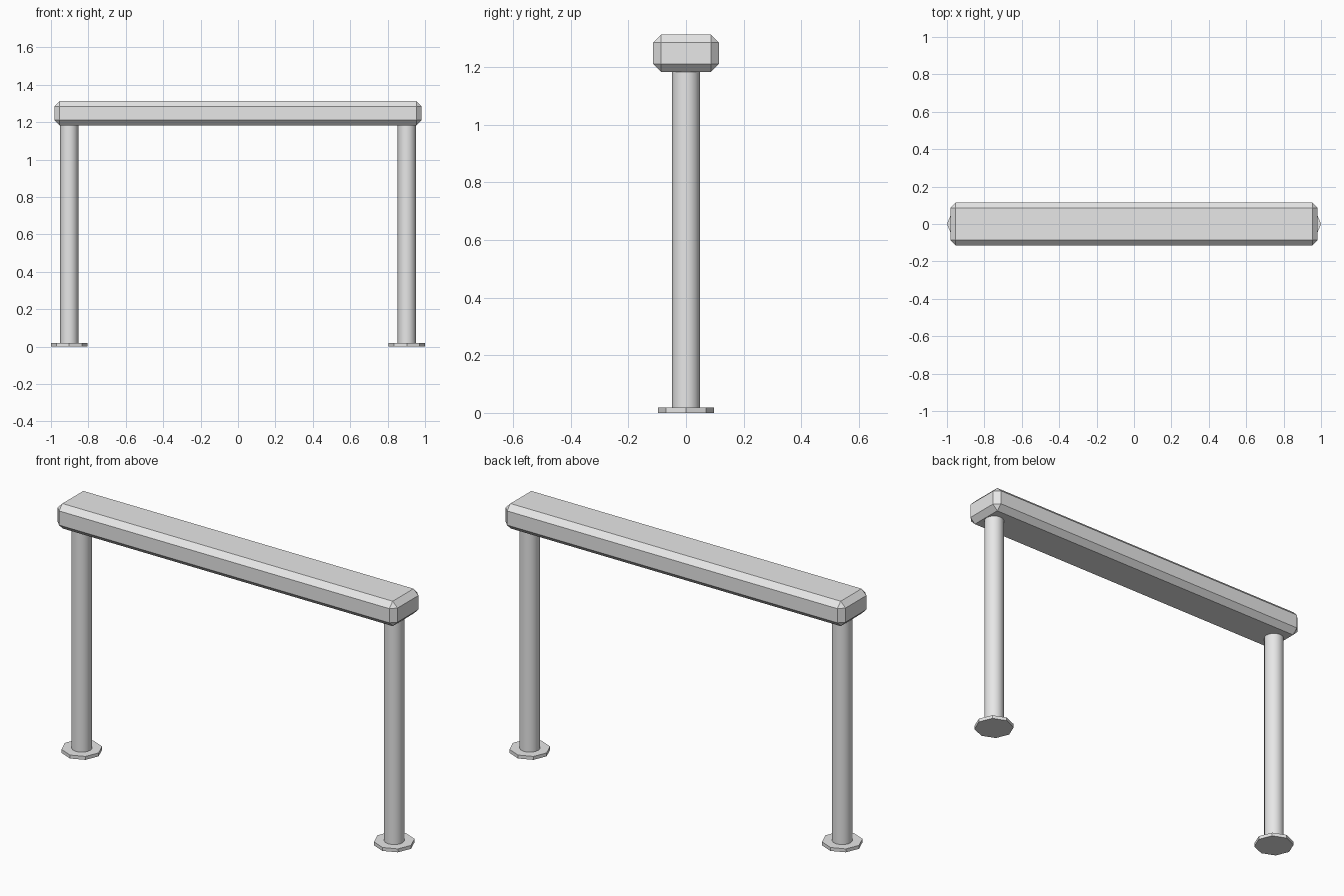
import bpy
import math

default_cube = bpy.data.objects.get("Cube")
if default_cube:
    bpy.data.objects.remove(default_cube, do_unlink=True)

grey = bpy.data.materials.new("light_grey")
grey.use_nodes = True
grey.diffuse_color = (0.8, 0.8, 0.8, 1)
grey.node_tree.nodes["Principled BSDF"].inputs["Base Color"].default_value = (0.8, 0.8, 0.8, 1)


def finish(name):
    obj = bpy.context.object
    obj.name = name
    obj.data.materials.append(grey)
    return obj


def cylinder(name, sides, radius, x, bottom, top):
    """Upright prism with its corners on the x and y axes."""
    bpy.ops.mesh.primitive_cylinder_add(
        vertices=sides, radius=radius, depth=top - bottom,
        location=(x, 0, (bottom + top) / 2))
    return finish(name)


# Chamfered top beam
bpy.ops.mesh.primitive_cube_add(size=1, location=(0, 0, 1.248))
beam = finish("top_beam")
beam.scale = (1.964, 0.228, 0.13)
bpy.ops.object.transform_apply(location=False, rotation=False, scale=True)
bevel = beam.modifiers.new("chamfer", 'BEVEL')
bevel.width = 0.028
bevel.segments = 1

# Round posts on octagonal foot plates
for side, x in (("left", 0.9025), ("right", -0.9025)):
    cylinder(side + "_foot_plate", 8, 0.0975, x, 0, 0.018)
    cylinder(side + "_post", 16, 0.0485, x, 0.01, 1.19)
    bpy.ops.object.shade_smooth_by_angle(angle=math.radians(40))
